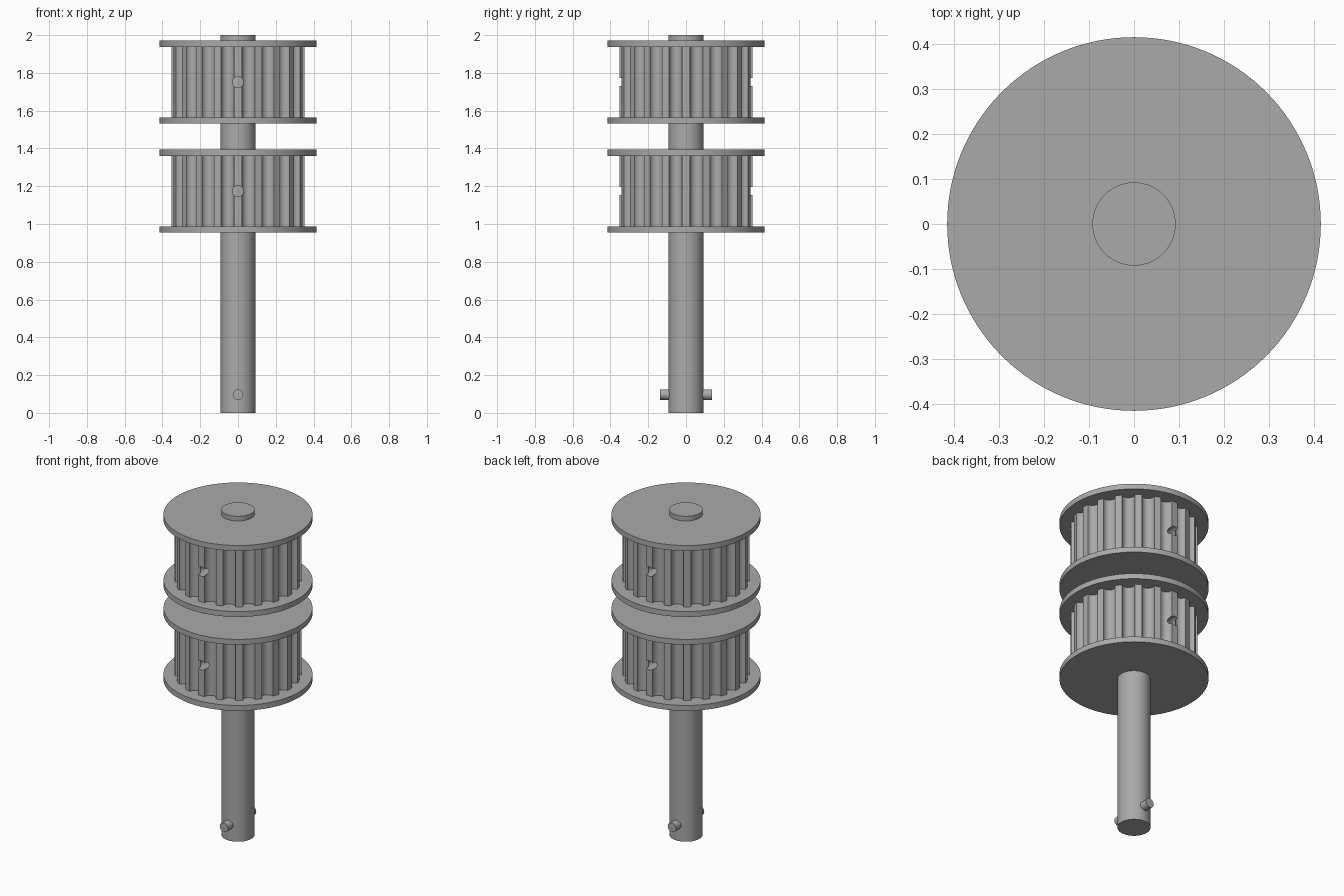
import bpy, bmesh, math
from mathutils import Matrix

cube = bpy.data.objects.get("Cube")
if cube:
    bpy.data.objects.remove(cube, do_unlink=True)

steel = bpy.data.materials.new("grey_steel")
steel.use_nodes = True
GREY = (0.4, 0.4, 0.4, 1)
steel.diffuse_color = GREY
steel.node_tree.nodes["Principled BSDF"].inputs["Base Color"].default_value = GREY


def finish(name, bm):
    bmesh.ops.recalc_face_normals(bm, faces=bm.faces)
    mesh = bpy.data.meshes.new(name)
    bm.to_mesh(mesh)
    bm.free()
    obj = bpy.data.objects.new(name, mesh)
    bpy.context.collection.objects.link(obj)
    mesh.materials.append(steel)
    return obj


def smooth(obj):
    bpy.ops.object.select_all(action="DESELECT")
    obj.select_set(True)
    bpy.context.view_layer.objects.active = obj
    bpy.ops.object.shade_smooth_by_angle(angle=math.radians(32))


def cylinder(name, radius, start, end, sides=96, axis="Z", z=0):
    """Cylinder running from start to end along Z, or along Y at height z."""
    bm = bmesh.new()
    bmesh.ops.create_cone(bm, cap_ends=True, segments=sides, radius1=radius,
                          radius2=radius, depth=end - start)
    mid = (start + end) / 2
    if axis == "Y":
        move = Matrix.Translation((0, mid, z)) @ Matrix.Rotation(math.pi / 2, 4, "X")
    else:
        move = Matrix.Translation((0, 0, mid))
    bmesh.ops.transform(bm, matrix=move, verts=bm.verts)
    return finish(name, bm)


def toothed_core(name, bottom, top, teeth=20, radius=0.355, groove=0.035, steps=10):
    """Prism whose outline is a ring of narrow teeth between round grooves."""
    bm = bmesh.new()
    outline = []
    for i in range(teeth):
        angle = (i + 0.5) * math.tau / teeth
        for k in range(steps + 1):
            a = math.pi * k / steps
            along, out = -groove * math.cos(a), radius - 0.004 - groove * math.sin(a)
            outline.append(bm.verts.new((out * math.cos(angle) - along * math.sin(angle),
                                         out * math.sin(angle) + along * math.cos(angle),
                                         bottom)))
    face = bm.faces.new(outline)
    grown = bmesh.ops.extrude_face_region(bm, geom=[face])["geom"]
    bmesh.ops.translate(bm, vec=(0, 0, top - bottom),
                        verts=[g for g in grown if isinstance(g, bmesh.types.BMVert)])
    return finish(name, bm)


def pulley(label, base):
    height, rim, flange = 0.439, 0.415, 0.033
    for part, z in (("lower", base), ("upper", base + height - flange)):
        smooth(cylinder(f"{label}_{part}_flange", rim, z, z + flange, 128))
    core = toothed_core(f"{label}_toothed_core", base + flange / 2,
                        base + height - flange / 2)
    # Set-screw hole running front to back
    cutter = cylinder(f"{label}_hole_cutter", 0.029, -0.5, 0.5, 24, "Y", base + height / 2)
    cut = core.modifiers.new("screw_hole", "BOOLEAN")
    cut.operation, cut.solver, cut.object = "DIFFERENCE", "EXACT", cutter
    bpy.context.view_layer.objects.active = core
    bpy.ops.object.modifier_apply(modifier=cut.name)
    bpy.data.objects.remove(cutter, do_unlink=True)
    smooth(core)


# Drive shaft with its cross pin
smooth(cylinder("shaft", 0.0925, 0, 2))
smooth(cylinder("cross_pin", 0.028, -0.1375, 0.1375, 24, "Y", 0.097))

# Two matching belt pulleys
pulley("bottom_pulley", 0.955)
pulley("top_pulley", 1.532)
